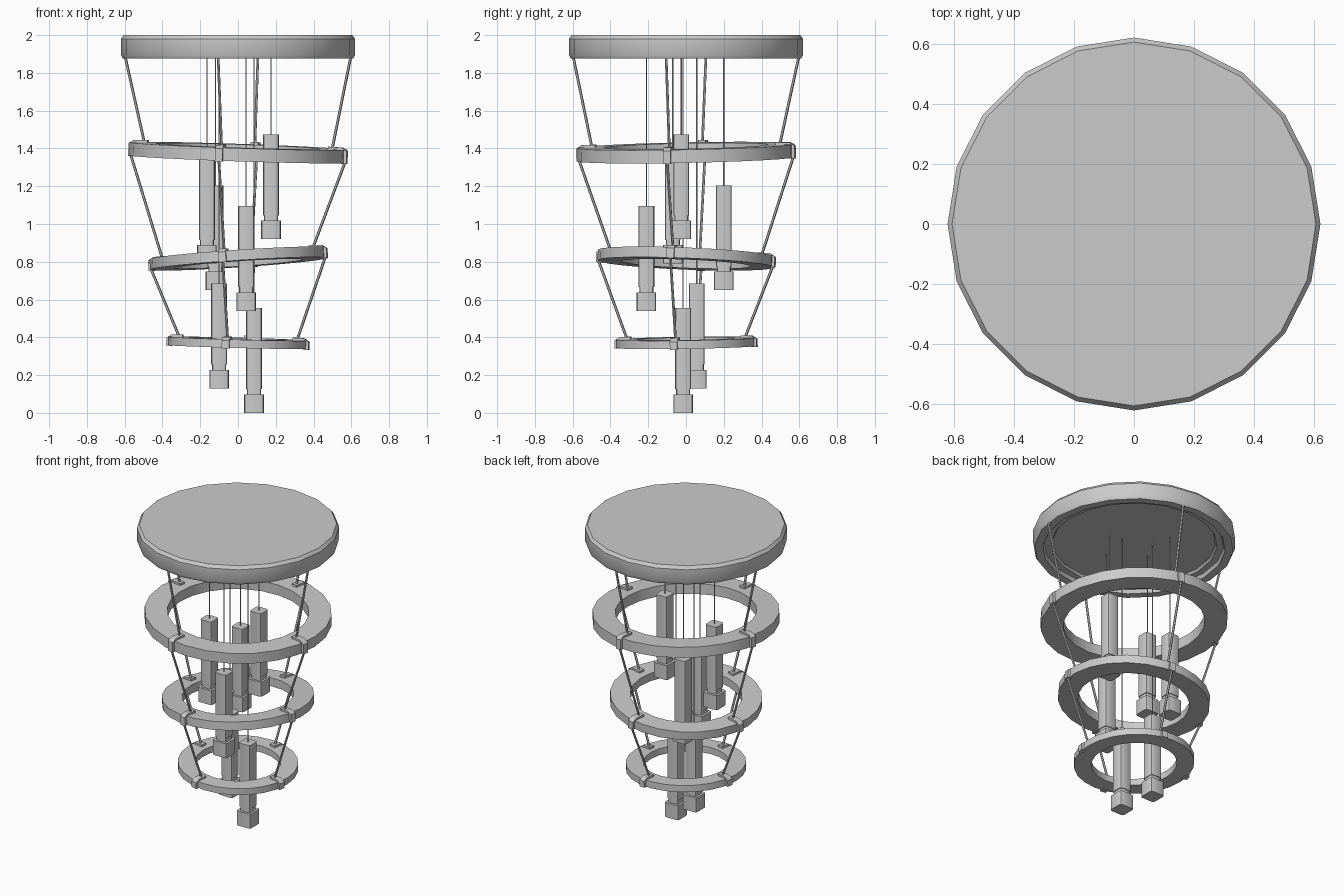
import bpy, bmesh
from math import sin, cos, pi, radians, atan
from mathutils import Vector, Matrix, Euler

if "Cube" in bpy.data.objects:
    bpy.data.objects.remove(bpy.data.objects["Cube"])


def finish(name, bm, smooth=True):
    bmesh.ops.recalc_face_normals(bm, faces=bm.faces)
    me = bpy.data.meshes.new(name)
    bm.to_mesh(me)
    bm.free()
    ob = bpy.data.objects.new(name, me)
    bpy.context.collection.objects.link(ob)
    if smooth:
        bpy.ops.object.select_all(action='DESELECT')
        bpy.context.view_layer.objects.active = ob
        ob.select_set(True)
        bpy.ops.object.shade_smooth_by_angle(angle=radians(30))
    return ob


def lathe(name, profile, sides, closed):
    """Revolve (radius, z) points; open profiles get end caps."""
    bm = bmesh.new()
    loops = [[bm.verts.new((r * cos(2 * pi * i / sides), r * sin(2 * pi * i / sides), z))
              for i in range(sides)] for r, z in profile]
    pairs = list(zip(loops, loops[1:]))
    if closed:
        pairs.append((loops[-1], loops[0]))
    else:
        bm.faces.new(loops[0])
        bm.faces.new(loops[-1])
    for a, b in pairs:
        for i in range(sides):
            j = (i + 1) % sides
            bm.faces.new((a[i], a[j], b[j], b[i]))
    return finish(name, bm)


def cable(name, p, q, radius):
    p, q = Vector(p), Vector(q)
    d = q - p
    bm = bmesh.new()
    m = Matrix.Translation((p + q) / 2) @ d.to_track_quat('Z', 'Y').to_matrix().to_4x4()
    bmesh.ops.create_cone(bm, cap_ends=True, segments=6, radius1=radius, radius2=radius,
                          depth=d.length, matrix=m)
    return finish(name, bm)


def rounded_post(bm, x, y, z0, z1, width, corner):
    """Square post with rounded vertical corners."""
    h = width / 2 - corner
    pts = []
    for k in range(4):
        cx, cy = h * (1, -1, -1, 1)[k], h * (1, 1, -1, -1)[k]
        for s in range(3):
            a = pi / 2 * k + pi / 4 * s
            pts.append((x + cx + corner * cos(a), y + cy + corner * sin(a)))
    lo = [bm.verts.new((px, py, z0)) for px, py in pts]
    hi = [bm.verts.new((px, py, z1)) for px, py in pts]
    bm.faces.new(lo)
    bm.faces.new(hi)
    for i in range(len(pts)):
        j = (i + 1) % len(pts)
        bm.faces.new((lo[i], lo[j], hi[j], hi[i]))


# Ceiling canopy with a stepped recess underneath
lathe("ceiling_canopy", [(0.605, 2.0), (0.62, 1.98), (0.62, 1.895), (0.61, 1.876),
                         (0.56, 1.876), (0.55, 1.90), (0.51, 1.90), (0.50, 1.915)], 20, False)

# Tilted rings: outer radius, inner radius, thickness, centre z, slope x, slope y
rings = [(0.575, 0.435, 0.070, 1.378, -0.034, 0.020),
         (0.468, 0.343, 0.056, 0.817, 0.066, -0.040),
         (0.370, 0.263, 0.044, 0.371, -0.027, 0.015)]
angles = [radians(a) for a in (80, 170, 260, 350)]
starts = [Vector((0.605 * cos(a), 0.605 * sin(a), 1.88)) for a in angles]

for n, (ro, ri, t, zc, sx, sy) in enumerate(rings, 1):
    tilt = Matrix.Translation((0, 0, zc)) @ Euler((atan(sy), -atan(sx), 0)).to_matrix().to_4x4()
    ring = lathe(f"ring_{n}", [(ro, t / 2), (ro, -t / 2), (ri, -t / 2), (ri, t / 2)], 24, True)
    ring.matrix_world = tilt
    mid = (ro + ri) / 2
    clips = bmesh.new()
    for k, a in enumerate(angles):
        # Clip strapped over the ring top and outer edge
        turn = tilt @ Matrix.Rotation(a, 4, 'Z')
        r0, r1 = mid - 0.02, ro + 0.012
        prof = [(r0, t / 2 - 0.004), (r0, t / 2 + 0.014), (ro - 0.015, t / 2 + 0.012),
                (r1, t / 2 - 0.006), (r1, -t / 2 - 0.004), (ro - 0.015, -t / 2 - 0.004)]
        w = 0.02
        sides = [[clips.verts.new(turn @ Vector((r, s * w, z))) for r, z in prof] for s in (-1, 1)]
        for f in sides:
            clips.faces.new(f)
        for i in range(len(prof)):
            j = (i + 1) % len(prof)
            clips.faces.new((sides[0][i], sides[0][j], sides[1][j], sides[1][i]))
        # Support cable from the level above
        cable(f"support_cable_{n}_{k + 1}", starts[k], turn @ Vector((mid, 0, t / 2)), 0.0075)
        starts[k] = turn @ Vector((ro, 0, -t / 2))
    finish(f"ring_clips_{n}", clips, False)

# Hanging lamps: x, y, bottom z
lamps = [(0.175, -0.025, 0.92), (-0.12, 0.20, 0.65), (-0.165, -0.07, 0.79),
         (0.043, -0.21, 0.54), (-0.10, 0.057, 0.13), (0.085, -0.015, 0.0)]
for n, (x, y, z) in enumerate(lamps, 1):
    bm = bmesh.new()
    rounded_post(bm, x, y, z, z + 0.098, 0.104, 0.014)
    rounded_post(bm, x, y, z + 0.098, z + 0.126, 0.074, 0.012)
    rounded_post(bm, x, y, z + 0.126, z + 0.555, 0.084, 0.014)
    finish(f"lamp_{n}", bm)
    cable(f"lamp_cable_{n}", (x, y, z + 0.55), (x, y, 1.92), 0.003)
